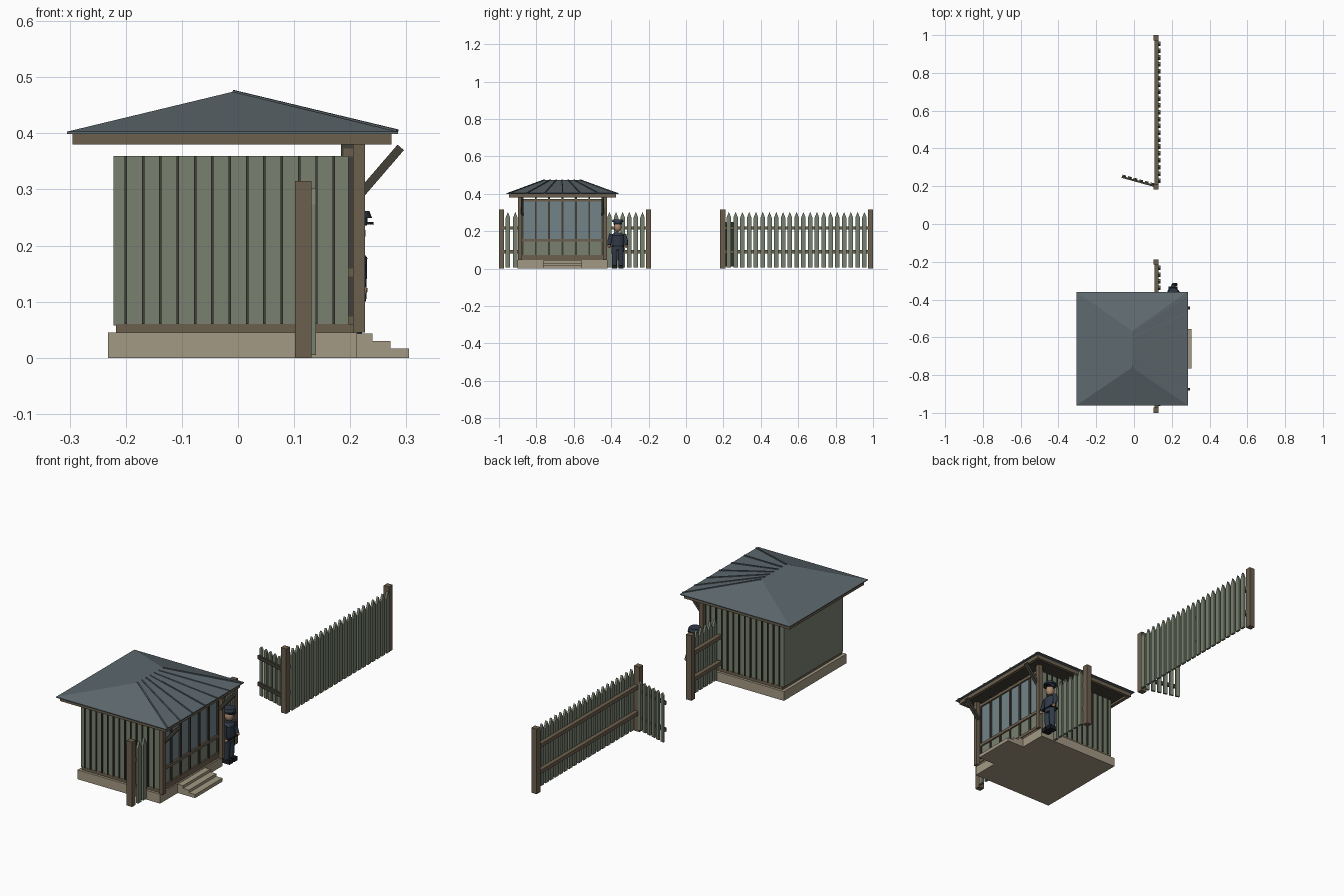
import bpy, bmesh, math
from mathutils import Vector, Matrix

if "Cube" in bpy.data.objects:
    bpy.data.objects.remove(bpy.data.objects["Cube"])


def mat(name, r, g, b):
    m = bpy.data.materials.new(name)
    m.diffuse_color = (r, g, b, 1)
    m.use_nodes = True
    m.node_tree.nodes["Principled BSDF"].inputs["Base Color"].default_value = m.diffuse_color
    return m


STONE = mat("stone", .37, .32, .23)
WOOD = mat("brown_wood", .15, .115, .075)
DARK = mat("dark_wood", .055, .05, .038)
PAINT = mat("grey_green_paint", .19, .22, .16)
ROOF = mat("slate_metal", .11, .14, .155)
GLASS = mat("glass", .17, .23, .25)
NAVY = mat("navy_cloth", .03, .042, .065)
BLACK = mat("black_leather", .012, .013, .018)
SKIN = mat("skin", .42, .25, .16)


def obj(name, bm, m):
    bmesh.ops.recalc_face_normals(bm, faces=bm.faces)
    me = bpy.data.meshes.new(name)
    bm.to_mesh(me)
    bm.free()
    me.materials.append(m)
    o = bpy.data.objects.new(name, me)
    bpy.context.collection.objects.link(o)
    return o


def add_box(bm, x0, x1, y0, y1, z0, z1):
    mx = Matrix.Translation(((x0 + x1) / 2, (y0 + y1) / 2, (z0 + z1) / 2))
    bmesh.ops.create_cube(bm, size=1, matrix=mx @ Matrix.Diagonal((x1 - x0, y1 - y0, z1 - z0, 1)))


def boxes(name, lst, m):
    bm = bmesh.new()
    for b in lst:
        add_box(bm, *b)
    return obj(name, bm, m)


def add_bar(bm, a, b, w, h):
    # rectangular bar between two points
    a, b = Vector(a), Vector(b)
    d = b - a
    q = d.to_track_quat('X', 'Z').to_matrix().to_4x4()
    bmesh.ops.create_cube(bm, size=1, matrix=Matrix.Translation((a + b) / 2) @ q @ Matrix.Diagonal((d.length, w, h, 1)))


def add_limb(bm, a, b, r1, r2, sx=1, seg=12):
    # tapered cylinder between two points, optionally flattened in x
    a, b = Vector(a), Vector(b)
    d = b - a
    q = d.to_track_quat('Z', 'Y').to_matrix().to_4x4()
    mid = (a + b) / 2
    mx = Matrix.Translation(mid) @ Matrix.Diagonal((sx, 1, 1, 1)) @ q
    bmesh.ops.create_cone(bm, cap_ends=True, segments=seg, radius1=r1, radius2=r2, depth=d.length, matrix=mx)


def smooth(o):
    bpy.ops.object.select_all(action='DESELECT')
    o.select_set(True)
    bpy.context.view_layer.objects.active = o
    bpy.ops.object.shade_smooth_by_angle(angle=math.radians(40))


def add_picket(bm, x0, x1, y, w, z0, z1, tip):
    # flat board with a pointed top
    prof = [(y - w / 2, z0), (y + w / 2, z0), (y + w / 2, z1 - tip), (y, z1), (y - w / 2, z1 - tip)]
    f = bm.faces.new([bm.verts.new((x0, p, z)) for p, z in prof])
    r = bmesh.ops.extrude_face_region(bm, geom=[f])
    bmesh.ops.translate(bm, vec=(x1 - x0, 0, 0), verts=[v for v in r['geom'] if isinstance(v, bmesh.types.BMVert)])


# --- hut: plinth, steps, walls
YN, YF, YC = -.89, -.43, -.66
boxes("plinth", [(-.232, .212, -.9, -.42, 0, .045)], STONE)
boxes("steps", [(.21, .24, YC - .105, YC + .105, 0, .043), (.21, .272, YC - .105, YC + .105, 0, .03),
                (.21, .305, YC - .105, YC + .105, 0, .017)], STONE)
boxes("sill", [(-.217, .205, YN + .002, YF - .002, .045, .06)], WOOD)
boxes("walls", [(-.222, .197, YN + .003, YF - .003, .058, .36)], PAINT)
strips = []
for i in range(14):
    x = -.2 + i * .0309
    if x < .2:
        for y in (YN, YF):
            strips.append((x - .0022, x + .0022, y - .003, y + .003, .06, .36))
boxes("wall_battens", strips, DARK)

# --- glazed front
boxes("window_glass", [(.19, .2, YN + .012, YF - .012, .155, .37)], GLASS)
boxes("lower_panels", [(.19, .201, YN + .012, YF - .012, .06, .155)], PAINT)
mull = [(.184, .207, YC + k * .0715 - .005, YC + k * .0715 + .005, .06, .38) for k in range(-3, 4)]
boxes("window_mullions", mull, DARK)
boxes("window_rails", [(.188, .208, YN + .01, YF - .01, z - .007, z + .007) for z in (.067, .152, .366)], WOOD)
boxes("porch_posts", [(.205, .226, y - .01, y + .01, .045, .385) for y in (YN + .003, YF - .003)], WOOD)
bm = bmesh.new()
for y in (YN + .015, YF - .015):
    add_bar(bm, (.215, y, .288), (.29, y, .375), .015, .015)
obj("roof_braces", bm, DARK)

# --- roof: soffit, fascia, hip and seams
X0, X1, Y0, Y1 = -.295, .274, -.945, -.375
boxes("soffit", [(X0 + .01, X1 - .01, Y0 + .01, Y1 - .01, .39, .401)], DARK)
boxes("fascia", [(X0, X0 + .016, Y0, Y1, .38, .4), (X1 - .016, X1, Y0, Y1, .38, .4),
                 (X0, X1, Y0, Y0 + .016, .38, .4), (X0, X1, Y1 - .016, Y1, .38, .4)], WOOD)
bm = bmesh.new()
corner = [(-.305, -.96), (.285, -.96), (.285, -.36), (-.305, -.36)]
lo = [bm.verts.new((x, y, .399)) for x, y in corner]
up = [bm.verts.new((x, y, .403)) for x, y in corner]
ra, rb = bm.verts.new((-.01, -.76, .474)), bm.verts.new((-.01, -.565, .474))
bm.faces.new(lo)
for i in range(4):
    j = (i + 1) % 4
    bm.faces.new((lo[i], lo[j], up[j], up[i]))
for f in ((up[0], up[1], ra), (up[1], up[2], rb, ra), (up[2], up[3], rb), (up[3], up[0], ra, rb)):
    bm.faces.new(f)
obj("hip_roof", bm, ROOF)
bm = bmesh.new()
for i in range(7):
    t = i / 6
    add_bar(bm, (-.008, -.757 + t * .19, .474), (.284, -.945 + t * .57, .404), .006, .006)
obj("roof_seams", bm, ROOF)


# --- fence runs
def fence(name, y0, y1, spans):
    boxes(name + "_posts", [(.102, .131, y0, y0 + .028, 0, .315), (.102, .131, y1 - .028, y1, 0, .315)], WOOD)
    bm, rails = bmesh.new(), []
    for a, b in spans:
        for z in (.09, .217):
            rails.append((.108, .129, a, b, z - .009, z + .009))
        n = max(1, round((b - a) / .0355))
        for i in range(n):
            add_picket(bm, .128, .139, a + (i + .5) * (b - a) / n, .024, .005, .303, .03)
    obj(name + "_pickets", bm, PAINT)
    boxes(name + "_rails", rails, WOOD)


fence("near_fence", -1, -.187, [(-.972, -.893), (-.427, -.215)])
fence("far_fence", .183, 1, [(.211, .972)])

# --- open gate, built along y then swung about its hinge
bm = bmesh.new()
for i in range(6):
    add_picket(bm, -.001, .008, .014 + i * .031, .02, .012, .25, .012)
gate = [obj("gate_pickets", bm, PAINT),
        boxes("gate_rails", [(-.01, 0, 0, .18, z - .009, z + .009) for z in (.07, .2)], DARK)]
for o in gate:
    o.location = (.11, .206, 0)
    o.rotation_euler = (0, 0, math.radians(74.5))

# --- watchman in uniform, facing +x
GX, GY = .207, -.365
bm = bmesh.new()
for s in (-1, 1):
    add_limb(bm, (GX, GY + s * .017, .018), (GX, GY + s * .016, .115), .013, .017)
smooth(obj("trousers", bm, NAVY))
bm = bmesh.new()
add_limb(bm, (GX, GY, .1), (GX, GY, .178), .033, .036, .65)
add_limb(bm, (GX, GY, .178), (GX, GY, .194), .036, .018, .65)
for s in (-1, 1):
    add_limb(bm, (GX, GY + s * .035, .184), (GX + .003, GY + s * .043, .15), .011, .011)
    add_limb(bm, (GX + .003, GY + s * .043, .153), (GX + .013, GY + s * .045, .125), .011, .009)
smooth(obj("coat", bm, NAVY))
boxes("belt", [(GX - .024, GX + .024, GY - .034, GY + .034, .118, .124)], BLACK)
boxes("shoes", [(GX - .015, GX + .024, GY + s * .017 - .013, GY + s * .017 + .013, 0, .02) for s in (-1, 1)], BLACK)
bm = bmesh.new()
bmesh.ops.create_uvsphere(bm, u_segments=14, v_segments=10, radius=.021,
                          matrix=Matrix.Translation((GX, GY, .222)) @ Matrix.Diagonal((1, .95, 1.2, 1)))
for s in (-1, 1):
    bmesh.ops.create_uvsphere(bm, u_segments=8, v_segments=6, radius=.009,
                              matrix=Matrix.Translation((GX + .015, GY + s * .045, .12)))
smooth(obj("head_and_hands", bm, SKIN))
bm = bmesh.new()
add_limb(bm, (GX, GY, .236), (GX, GY, .249), .023, .024)
add_limb(bm, (GX, GY, .249), (GX, GY, .262), .032, .027)
smooth(obj("cap", bm, NAVY))
bm = bmesh.new()
add_limb(bm, (GX + .012, GY, .238), (GX + .012, GY, .242), .023, .022)
smooth(obj("cap_visor", bm, BLACK))
